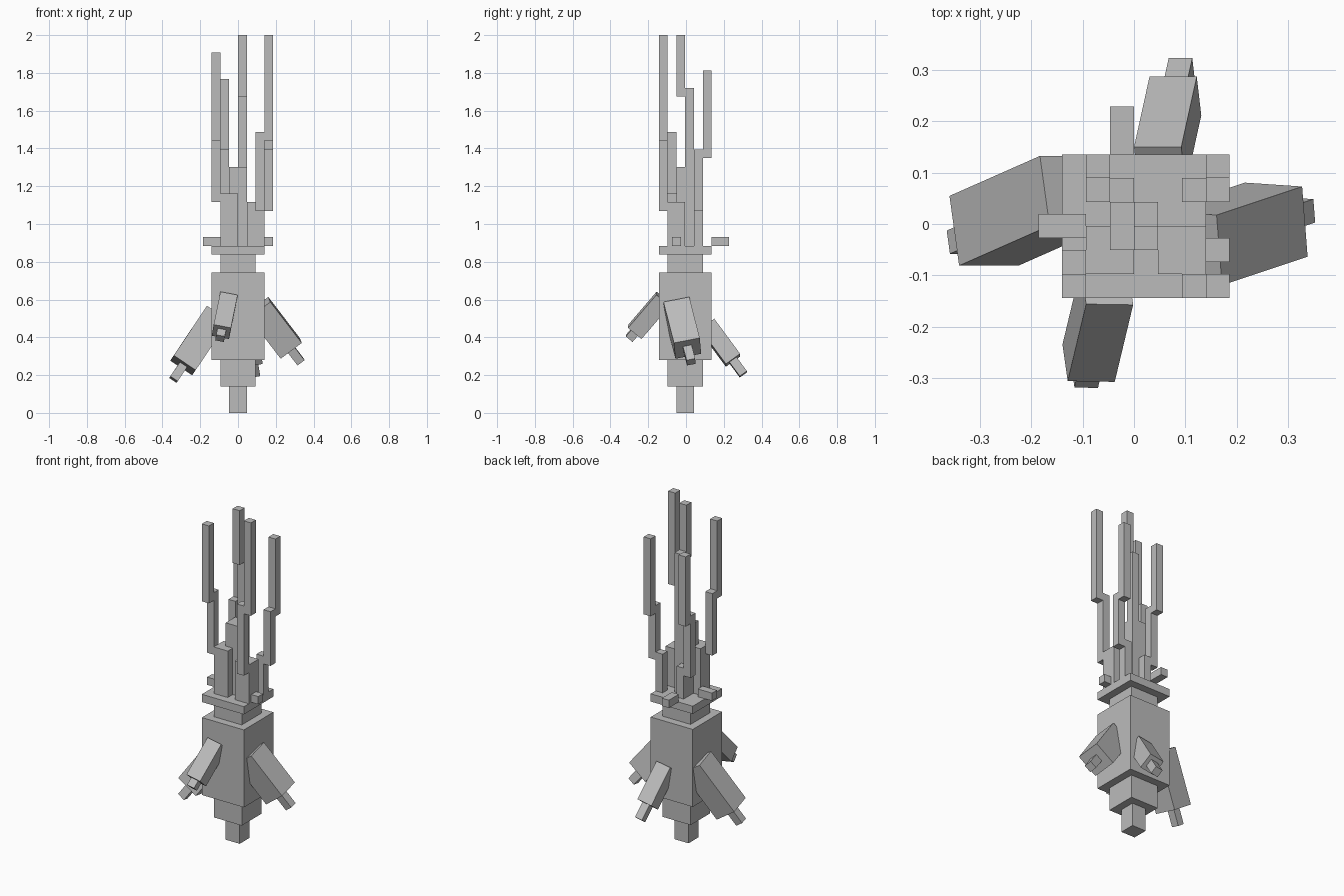
import bpy
import bmesh
from mathutils import Vector, Matrix

UNIT = 2 / 43                      # edge of one block
OFFSET = Vector((0, -0.004, 0))    # centres the whole model in depth

default_cube = bpy.data.objects.get("Cube")
if default_cube:
    bpy.data.objects.remove(default_cube, do_unlink=True)

grey = bpy.data.materials.new("plain grey")
grey.use_nodes = True
grey_value = (0.5, 0.5, 0.5, 1)
grey.diffuse_color = grey_value
grey.node_tree.nodes["Principled BSDF"].inputs["Base Color"].default_value = grey_value


def add_block(name, centre, size, rotation=None):
    """Flat shaded cuboid, measured in block units."""
    turn = rotation.to_4x4() if rotation else Matrix.Identity(4)
    place = Matrix.Translation(Vector(centre) * UNIT + OFFSET)
    stretch = Matrix.Diagonal((*(Vector(size) * UNIT), 1))
    bm = bmesh.new()
    bmesh.ops.create_cube(bm, size=1, matrix=place @ turn @ stretch)
    mesh = bpy.data.meshes.new(name)
    bm.to_mesh(mesh)
    bm.free()
    mesh.materials.append(grey)
    part = bpy.data.objects.new(name, mesh)
    bpy.context.collection.objects.link(part)
    return part


def add_column(name, corner, bottom, top, width=1, depth=1):
    """Upright block standing on a grid corner."""
    x, y = corner
    add_block(name, (x + width / 2, y + depth / 2, (bottom + top) / 2),
              (width, depth, top - bottom))


def add_side_root(name, corner, along, across, thickness, length, tip_length):
    """Slanted square root with a thin tip, placed by its upper outer corner."""
    down = Vector(along).normalized()
    side = Vector(across)
    side = (side - down * side.dot(down)).normalized()
    third = down.cross(side)
    inward = third if third.z < 0 else -third
    rotation = Matrix((side, third, down)).transposed()
    start = Vector(corner) + (side + inward) * thickness / 2
    add_block(name, start + down * length / 2,
              (thickness, thickness, length), rotation)
    add_block(name + "_tip", start + down * (length + tip_length / 2),
              (1, 1, tip_length), rotation)


# Main root: stacked square blocks
for name, half, bottom, top in (
    ("root_tip", 1, 0, 3),
    ("lower_root", 2, 3, 6),
    ("main_root", 3, 6, 16),
    ("neck", 2, 16, 18),
    ("collar", 3, 18, 19),
):
    add_column(name, (-half, -half), bottom, top, half * 2, half * 2)

# Slanted side roots
add_side_root("front_side_root", (-2, -3.26, 13.8),
              (-.77, -3.22, -3.75), (1.97, 0, -.34), 2, 5, 1)
add_side_root("back_side_root", (0, 3.3, 10.4),
              (.65, 2.95, -4), (1.97, 0, .32), 2, 5, 2)
add_side_root("left_side_root", (3.45, .46, 13.2),
              (3.6, 1.2, -4.7), (.25, -2.93, -.6), 3, 6, 2)
add_side_root("right_side_root", (-3.93, 2.93, 11.6),
              (-3.78, -1.67, -5.65), (.4, -2.89, .59), 3, 7, 2)

# Stalk bases on the collar
add_column("centre_stalk_base", (-1, -1), 19, 28, width=2, depth=2)
add_column("front_right_stalk_base", (-2, -2), 19, 25, width=2, depth=2)
add_column("front_left_stalk_base", (1, -2), 19, 24, width=2, depth=2)
add_column("back_right_stalk_base", (-1, 1), 19, 23)
add_column("back_left_stalk_base", (2, 1), 19, 24)

# Stalks: a lower and an upper piece, overlapping by one block
for name, low, high, bottom, joint, top in (
    ("centre_stalk", (0, 0), (0, -1), 19, 36, 43),
    ("front_right_stalk", (-3, -2), (-3, -3), 24, 31, 41),
    ("front_left_stalk", (2, -3), (3, -3), 23, 31, 43),
    ("back_right_stalk", (-2, 1), (-2, 2), 22, 29, 38),
    ("back_left_stalk", (3, 1), (3, 2), 23, 29, 39),
):
    add_column(name + "_lower", low, bottom, joint + 1)
    add_column(name + "_upper", high, joint, top)

# Short stubs lying on the collar
add_column("right_stub", (-4, -.5), 19, 20, width=2)
add_column("left_stub", (3, -1.5), 19, 20)
add_column("back_stub", (-1, 3), 19, 20, depth=2)
